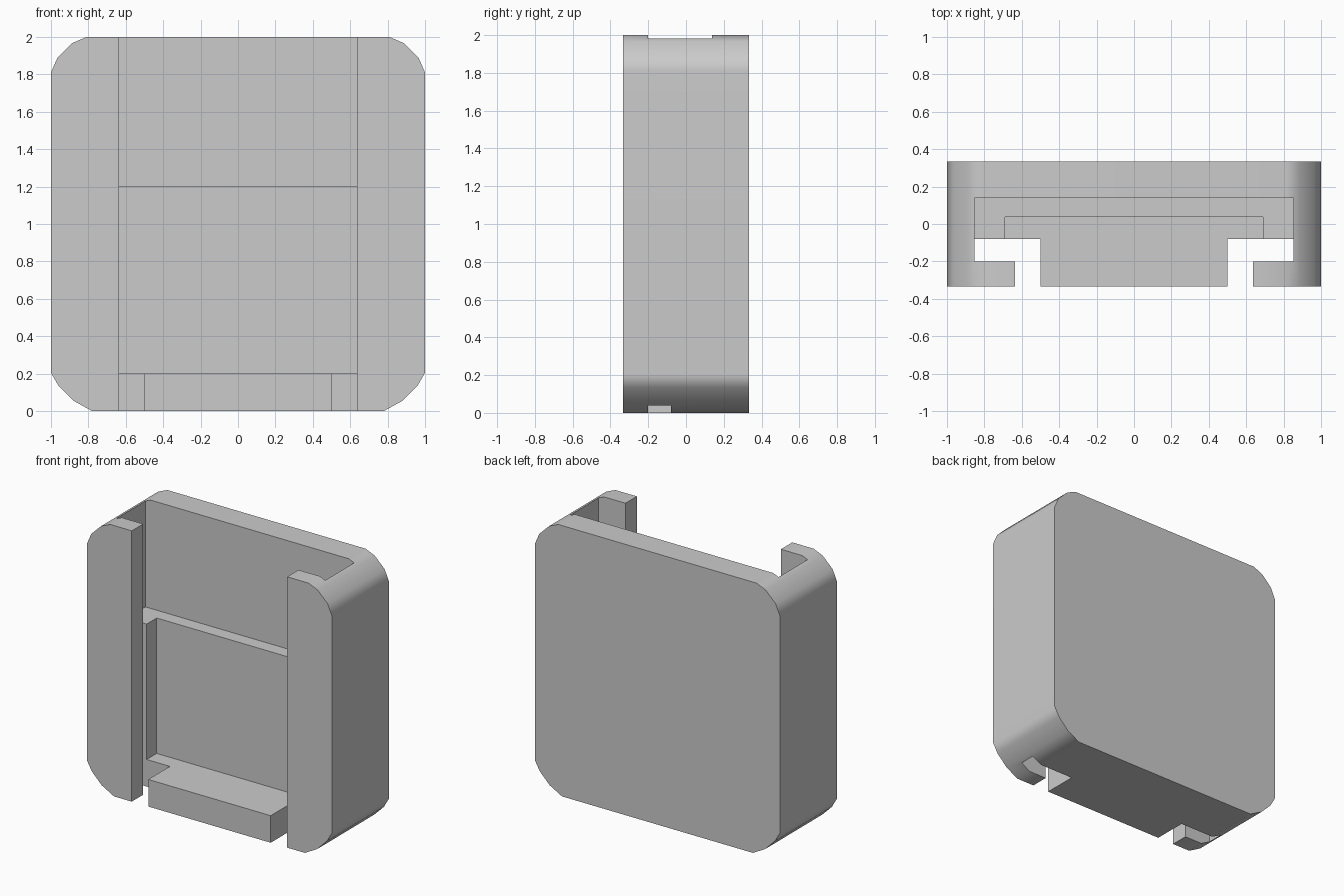
import bpy
import bmesh

cube = bpy.data.objects.get("Cube")
if cube:
    bpy.data.objects.remove(cube, do_unlink=True)

# Single plain grey
grey = bpy.data.materials.new("light grey")
grey.use_nodes = True
colour = (0.6, 0.6, 0.6, 1)
grey.diffuse_color = colour
grey.node_tree.nodes["Principled BSDF"].inputs["Base Color"].default_value = colour


def prism(name, outline, y0, y1):
    """Extrude an (x, z) outline from y0 to y1."""
    bm = bmesh.new()
    face = bm.faces.new([bm.verts.new((x, y0, z)) for x, z in outline])
    top = bmesh.ops.extrude_face_region(bm, geom=[face])["geom"]
    moved = [v for v in top if isinstance(v, bmesh.types.BMVert)]
    bmesh.ops.translate(bm, verts=moved, vec=(0, y1 - y0, 0))
    bmesh.ops.recalc_face_normals(bm, faces=bm.faces)
    mesh = bpy.data.meshes.new(name)
    bm.to_mesh(mesh)
    bm.free()
    mesh.materials.append(grey)
    obj = bpy.data.objects.new(name, mesh)
    bpy.context.collection.objects.link(obj)
    return obj


def cut(body, x0, x1, y0, y1, z0, z1):
    """Remove a box from the body."""
    cutter = prism("cutter", [(x0, z0), (x1, z0), (x1, z1), (x0, z1)], y0, y1)
    cutter.hide_render = True
    mod = body.modifiers.new("cut", 'BOOLEAN')
    mod.operation = 'DIFFERENCE'
    mod.solver = 'EXACT'
    mod.object = cutter
    bpy.context.view_layer.objects.active = body
    bpy.ops.object.modifier_apply(modifier=mod.name)
    bpy.data.objects.remove(cutter, do_unlink=True)


# Block with coarsely rounded corners
half = [(0.78, 0), (0.88, 0.055), (0.96, 0.135), (1, 0.205),
        (1, 1.81), (0.965, 1.89), (0.885, 1.968), (0.81, 2)]
outline = half + [(-x, z) for x, z in reversed(half)]
holder = prism("holder_body", outline, -0.333, 0.333)

# Front opening, slide slot behind the lips, deep upper bay, lower pocket
cut(holder, -0.635, 0.635, -0.5, -0.14, 0.2, 2.2)
cut(holder, -0.853, 0.853, -0.2, -0.08, 0.2, 2.2)
cut(holder, -0.853, 0.853, -0.2, 0.138, 1.2, 2.2)
cut(holder, -0.69, 0.69, -0.14, 0.037, 0.2, 1.3)

# Slot and opening continue through the floor on both sides of the front tab
for x_tab, x_lip, x_slot in ((0.5, 0.635, 0.853), (-0.5, -0.635, -0.853)):
    cut(holder, min(x_tab, x_lip), max(x_tab, x_lip), -0.5, -0.14, -0.2, 0.3)
    cut(holder, min(x_tab, x_slot), max(x_tab, x_slot), -0.2, -0.08, -0.2, 0.3)

# Smooth corners, crisp edges
bpy.ops.object.select_all(action='DESELECT')
holder.select_set(True)
bpy.context.view_layer.objects.active = holder
bpy.ops.object.shade_smooth_by_angle()
weighted = holder.modifiers.new("weighted_normals", 'WEIGHTED_NORMAL')
weighted.keep_sharp = True
